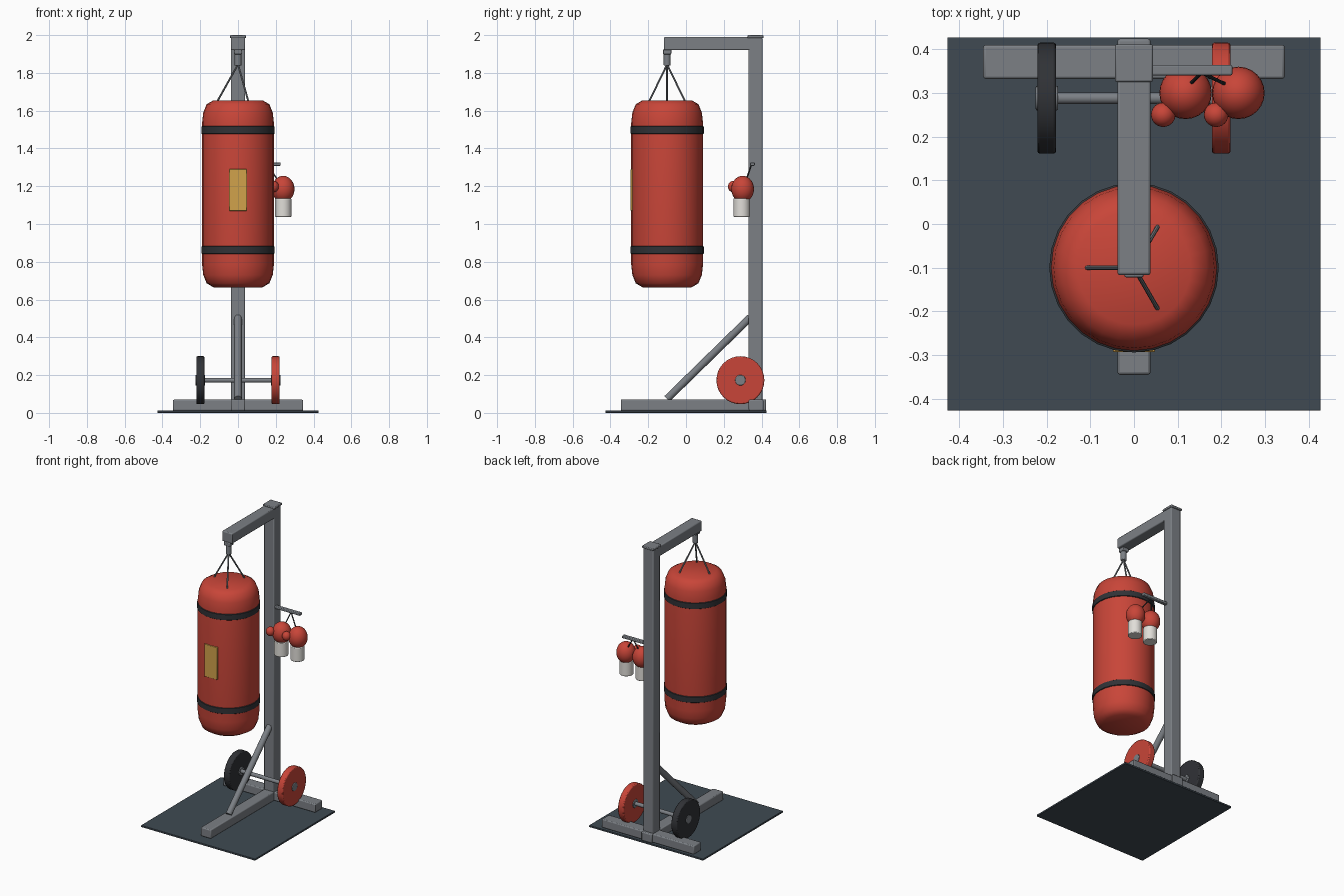
import bpy, math
from mathutils import Vector

if "Cube" in bpy.data.objects:
    bpy.data.objects.remove(bpy.data.objects["Cube"])


def material(name, rgb):
    m = bpy.data.materials.new(name)
    m.diffuse_color = (*rgb, 1)
    m.use_nodes = True
    m.node_tree.nodes["Principled BSDF"].inputs["Base Color"].default_value = m.diffuse_color
    return m


RED = material("red_leather", (0.58, 0.06, 0.04))
DARK = material("black_rubber", (0.03, 0.032, 0.037))
STEEL = material("painted_steel", (0.2, 0.215, 0.235))
MAT = material("floor_mat", (0.05, 0.068, 0.085))
GOLD = material("gold_label", (0.64, 0.36, 0.07))
WHITE = material("white_cuff", (0.75, 0.73, 0.69))


def finish(name, mat, bevel=0, segments=2):
    o = bpy.context.object
    o.name = name
    o.data.materials.append(mat)
    if bevel:
        b = o.modifiers.new("bevel", 'BEVEL')
        b.width, b.segments, b.limit_method = bevel, segments, 'ANGLE'
    bpy.ops.object.shade_smooth_by_angle(angle=math.radians(40))
    return o


def box(name, lo, hi, mat, bevel=0.006):
    lo, hi = Vector(lo), Vector(hi)
    bpy.ops.mesh.primitive_cube_add(size=1, location=(lo + hi) / 2)
    bpy.context.object.scale = hi - lo
    bpy.ops.object.transform_apply(location=False, rotation=False, scale=True)
    return finish(name, mat, bevel)


def rod(name, a, b, r, mat, sides=16, bevel=0):
    a, b = Vector(a), Vector(b)
    bpy.ops.mesh.primitive_cylinder_add(vertices=sides, radius=r, depth=(b - a).length,
                                        location=(a + b) / 2)
    bpy.context.object.rotation_euler = (b - a).to_track_quat('Z', 'Y').to_euler()
    return finish(name, mat, bevel)


def ball(name, loc, radii, mat):
    bpy.ops.mesh.primitive_uv_sphere_add(segments=24, ring_count=14, radius=1, location=loc)
    bpy.context.object.scale = radii
    bpy.ops.object.transform_apply(location=False, rotation=False, scale=True)
    return finish(name, mat)


def lathe(name, profile, loc, mat, sides=28, angle=50):
    # revolve (radius, z) points around z, capping both ends
    verts = [(r * math.cos(2 * math.pi * k / sides), r * math.sin(2 * math.pi * k / sides), z)
             for r, z in profile for k in range(sides)]
    faces = [(i * sides + k, i * sides + (k + 1) % sides,
              (i + 1) * sides + (k + 1) % sides, (i + 1) * sides + k)
             for i in range(len(profile) - 1) for k in range(sides)]
    faces.append(tuple(reversed(range(sides))))
    faces.append(tuple(range(len(verts) - sides, len(verts))))
    me = bpy.data.meshes.new(name)
    me.from_pydata(verts, [], faces)
    o = bpy.data.objects.new(name, me)
    o.location = loc
    bpy.context.collection.objects.link(o)
    bpy.ops.object.select_all(action='DESELECT')
    o.select_set(True)
    bpy.context.view_layer.objects.active = o
    me.materials.append(mat)
    bpy.ops.object.shade_smooth_by_angle(angle=math.radians(angle))
    return o


# Floor mat and stand
box("floor_mat", (-0.427, -0.427, 0), (0.427, 0.427, 0.012), MAT, 0.002)
box("base_crossbar", (-0.345, 0.332, 0.012), (0.345, 0.41, 0.07), STEEL)
box("base_foot", (-0.038, -0.345, 0.012), (0.038, 0.424, 0.072), STEEL)
box("post", (-0.038, 0.33, 0.06), (0.038, 0.404, 1.988), STEEL)
box("post_cap", (-0.043, 0.325, 1.985), (0.043, 0.411, 2.0), STEEL, 0.004)
box("overhead_arm", (-0.038, -0.117, 1.92), (0.038, 0.345, 1.99), STEEL)
rod("brace", (0, -0.1, 0.075), (0, 0.34, 0.505), 0.02, STEEL)

# Swivel and hanging straps
BAG_Y = -0.1
box("swivel_bracket", (-0.022, BAG_Y - 0.022, 1.898), (0.022, BAG_Y + 0.022, 1.925), STEEL, 0.004)
rod("swivel", (0, BAG_Y, 1.838), (0, BAG_Y, 1.905), 0.018, STEEL, bevel=0.004)
for i in range(3):
    a = math.radians(60 + 120 * i)
    rod(f"hanging_strap_{i + 1}", (0, BAG_Y, 1.845),
        (0.112 * math.cos(a), BAG_Y + 0.112 * math.sin(a), 1.645), 0.005, STEEL, 8)

# Bag with rounded ends, bands and front label
half = [(0.13, 0.495), (0.166, 0.474), (0.184, 0.43), (0.19, 0.375)]
profile = [(r, -z) for r, z in half] + half[::-1]
lathe("punching_bag", profile, (0, BAG_Y, 1.16), RED)
for name, z in (("lower_band", 0.862), ("upper_band", 1.497)):
    lathe(name, [(0.187, -0.023), (0.194, -0.018), (0.194, 0.018), (0.187, 0.023)],
          (0, BAG_Y, z), DARK)
box("bag_label", (-0.048, -0.293, 1.07), (0.048, -0.275, 1.29), GOLD, 0.003)

# Dumbbell resting on the base
AY, AZ = 0.288, 0.173
rod("dumbbell_bar", (-0.222, AY, AZ), (0.222, AY, AZ), 0.013, STEEL)
for side, s, mat in (("left", -1, DARK), ("right", 1, RED)):
    rod(f"{side}_weight_plate", (s * 0.178, AY, AZ), (s * 0.221, AY, AZ), 0.127, mat, 32, 0.006)
    rod(f"{side}_plate_hub", (s * 0.174, AY, AZ), (s * 0.225, AY, AZ), 0.028, STEEL, 20, 0.003)

# Peg with a pair of hanging gloves
box("glove_peg", (0.03, 0.34, 1.308), (0.225, 0.364, 1.326), STEEL, 0.004)
for side, x in (("left", 0.118), ("right", 0.239)):
    ball(f"{side}_glove", (x, 0.3, 1.185), (0.06, 0.06, 0.07), RED)
    ball(f"{side}_glove_thumb", (x - 0.051, 0.25, 1.198), (0.028, 0.028, 0.03), RED)
    rod(f"{side}_glove_cuff", (x, 0.295, 1.038), (x, 0.295, 1.135), 0.044, WHITE, 24, 0.004)
    rod(f"{side}_glove_lace", (0.155, 0.346, 1.315), (x + (0.01 if x < 0.2 else -0.03), 0.32, 1.235),
        0.004, DARK, 8)
